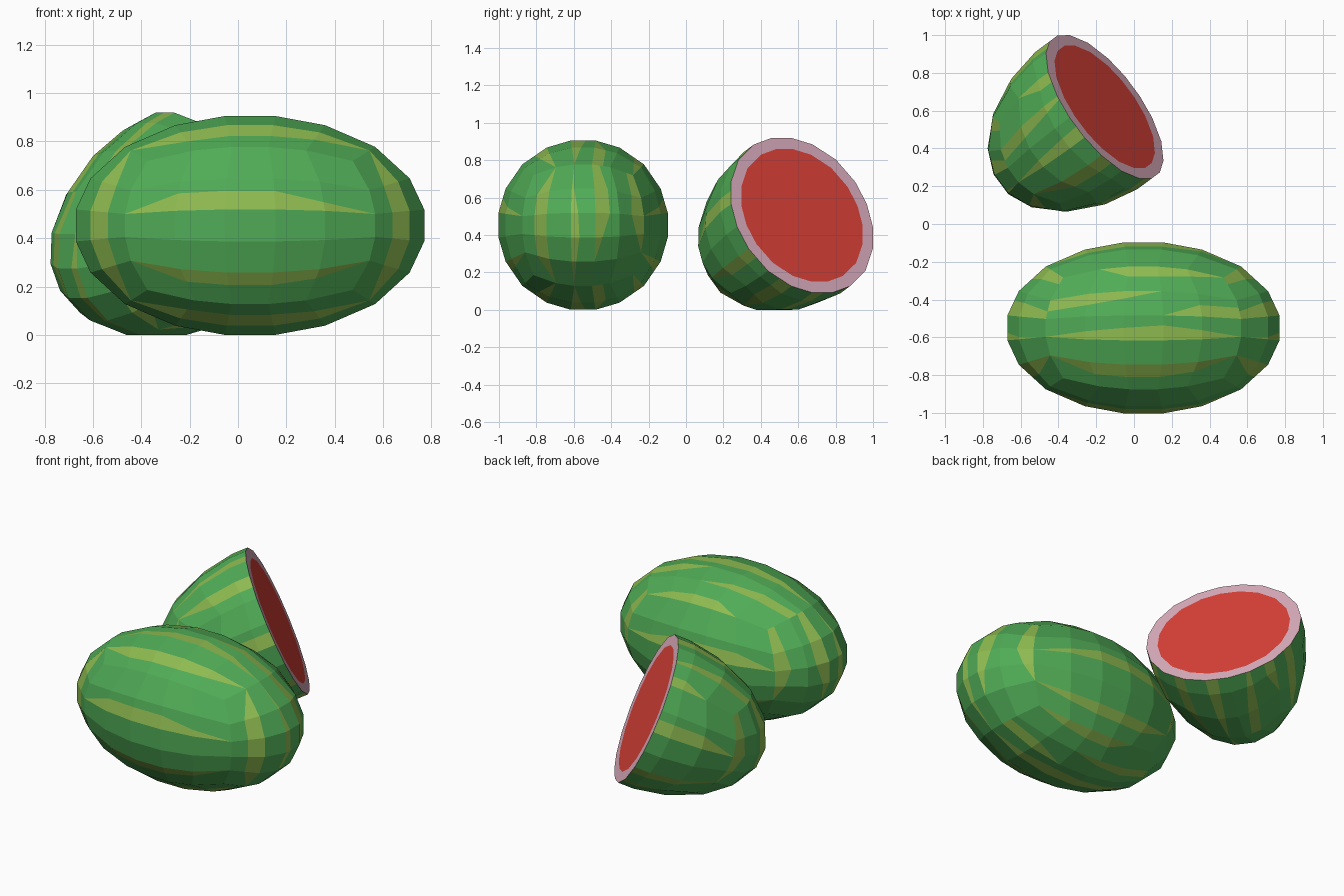
import bpy, bmesh, math
from mathutils import Vector, Matrix

if "Cube" in bpy.data.objects:
    bpy.data.objects.remove(bpy.data.objects["Cube"])

def material(name, rgb):
    m = bpy.data.materials.new(name)
    m.diffuse_color = (*rgb, 1)
    m.use_nodes = True
    m.node_tree.nodes["Principled BSDF"].inputs["Base Color"].default_value = m.diffuse_color
    return m

MATS = [material("rind_green", (0.08, 0.41, 0.093)), material("stripe_green", (0.27, 0.49, 0.08)),
        material("pale_rind", (0.73, 0.43, 0.53)), material("red_flesh", (0.73, 0.055, 0.041))]

RADIUS, LENGTH = 0.462, 0.7355
T = [-1, -0.47, -0.146, 0.146, 0.47, 1]      # grid lines on each side of the rounded cube

# Tapered stripes: row -> (width growing from low edge, width growing from high edge)
NONE = [0] * 6
SIDE = {3: ([0, .6, .6, .6, .3, 0], NONE), 0: (NONE, [0, .4, .4, .4, .3, 0])}
TOP = {0: (NONE, [0, .5, .5, .5, .4, 0]), 2: ([0, .35, .5, .6, .4, 0], NONE),
       3: ([0, 0, 0, 0, .5, .6], [.6, .5, .3, 0, 0, 0]), 4: (NONE, [0, 0, .4, .4, .3, 0])}
END = {0: (NONE, [0, .5, .5, .5, .5, 0]), 2: ([0, .2, .35, .3, .1, 0], NONE),
       3: ([0, 0, .3, .6, .6, .4], NONE), 4: (NONE, [0, 0, .3, .5, .4, .3])}
X, Y, Z = Vector((1, 0, 0)), Vector((0, 1, 0)), Vector((0, 0, 1))
SIDES = [(-Y, X, Z, SIDE), (Y, X, Z, SIDE), (Z, X, Y, TOP), (-Z, X, Y, TOP),
         (X, Z, Y, END), (-X, Z, Y, END)]

def melon_bmesh():
    """Rounded cube, 5 x 5 facets per side, stretched along x and striped."""
    bm = bmesh.new()
    for n, u, v, stripes in SIDES:
        def corner(i, j):
            p = (n + u * T[i] + v * T[j]).normalized()
            return Vector((p.x * LENGTH, p.y * RADIUS, p.z * RADIUS))
        for j in range(5):
            lo, hi = stripes.get(j, (NONE, NONE))
            for i in range(5):
                # points up both sides of this facet, split where stripes begin
                cuts = [[corner(k, j).lerp(corner(k, j + 1), f)
                         for f in (0, lo[k], 1 - hi[k], 1)] for k in (i, i + 1)]
                for s in range(3):
                    quad = [cuts[0][s], cuts[1][s], cuts[1][s + 1], cuts[0][s + 1]]
                    pts = [p for k, p in enumerate(quad) if (p - quad[k - 1]).length > 1e-5]
                    if len(pts) > 2:
                        face = bm.faces.new([bm.verts.new(p) for p in pts])
                        face.material_index = 0 if s == 1 else 1
    bmesh.ops.remove_doubles(bm, verts=bm.verts, dist=1e-5)
    for f in bm.faces:
        f.normal_update()
        if f.normal.dot(f.calc_center_median()) < 0:
            f.normal_flip()
    return bm

def finish(bm, name, matrix):
    mesh = bpy.data.meshes.new(name)
    bm.to_mesh(mesh)
    bm.free()
    for m in MATS:
        mesh.materials.append(m)
    ob = bpy.data.objects.new(name, mesh)
    ob.matrix_world = matrix
    bpy.context.collection.objects.link(ob)

# Whole melon lying along x
finish(melon_bmesh(), "whole_watermelon", Matrix.Translation((0.05, -0.55, 0.4525)))

# Half melon: cut at the middle, then close with a pale ring and red flesh
bm = melon_bmesh()
cut = bmesh.ops.bisect_plane(bm, geom=bm.verts[:] + bm.edges[:] + bm.faces[:],
                             plane_co=(0, 0, 0), plane_no=(1, 0, 0), clear_outer=True)
rim = [g for g in cut["geom_cut"] if isinstance(g, bmesh.types.BMVert)]
rim.sort(key=lambda p: math.atan2(p.co.z, p.co.y))
inner = [bm.verts.new((0, p.co.y * 0.855, p.co.z * 0.855)) for p in rim]
for k in range(len(rim)):
    bm.faces.new((rim[k - 1], rim[k], inner[k], inner[k - 1])).material_index = 2
bm.faces.new(inner).material_index = 3
axis = Vector((0.725, 0.54, 0.4)).normalized()
side = Z.cross(axis).normalized()
turn = Matrix((axis, side, axis.cross(side))).transposed().to_4x4()
finish(bm, "half_watermelon", Matrix.Translation((-0.155, 0.62, 0.505)) @ turn)
